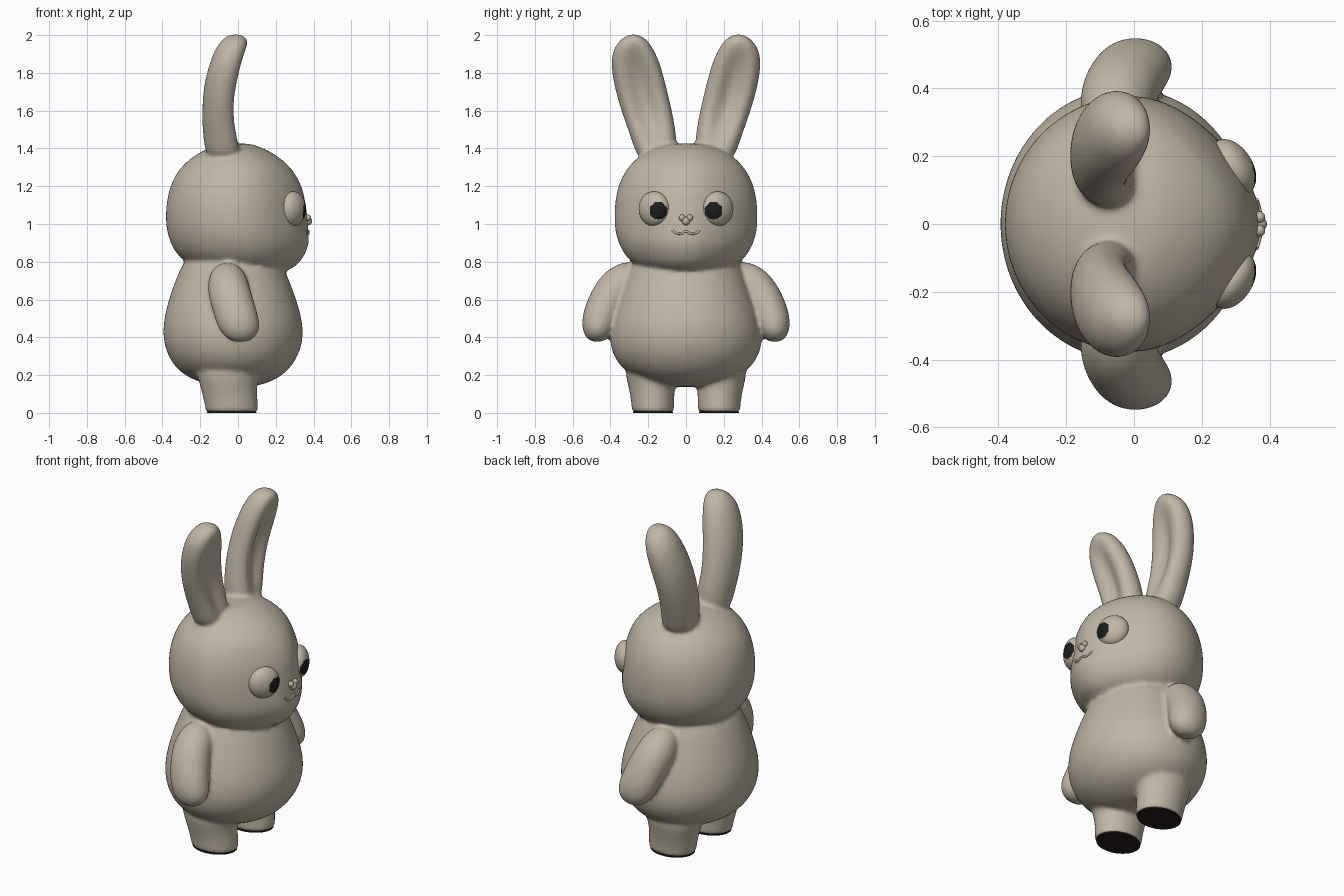
import bpy, bmesh, math
from mathutils import Vector, Matrix

if "Cube" in bpy.data.objects:
    bpy.data.objects.remove(bpy.data.objects["Cube"])


def material(name, rgb):
    m = bpy.data.materials.new(name)
    m.diffuse_color = (*rgb, 1)
    m.use_nodes = True
    m.node_tree.nodes["Principled BSDF"].inputs["Base Color"].default_value = m.diffuse_color
    return m


FUR = material("warm_grey", (0.53, 0.47, 0.38))
BLACK = material("pupil_black", (0.012, 0.012, 0.012))
SOLE = material("sole_dark_brown", (0.018, 0.012, 0.010))
SEG = 28


def make_object(name, bm, *mats):
    bmesh.ops.recalc_face_normals(bm, faces=bm.faces)
    me = bpy.data.meshes.new(name)
    for f in bm.faces:
        f.smooth = True
    bm.to_mesh(me)
    bm.free()
    for m in mats:
        me.materials.append(m)
    ob = bpy.data.objects.new(name, me)
    bpy.context.collection.objects.link(ob)
    return ob


def loft(bm, rings):
    """Skin a closed tube through rings of points."""
    vs = [[bm.verts.new(p) for p in r] for r in rings]
    for a, b in zip(vs, vs[1:]):
        for i in range(SEG):
            j = (i + 1) % SEG
            bm.faces.new((a[i], a[j], b[j], b[i]))
    bm.faces.new(vs[0][::-1])
    bm.faces.new(vs[-1])


def level(z, x0, x1, y0, y1, pinch=0, groove=0, side=1):
    """Horizontal oval ring, optionally pinched or hollowed on the +x side."""
    pts = []
    for i in range(SEG):
        t = 2 * math.pi * i / SEG
        c, s = math.cos(t), math.sin(t)
        front = max(c, 0)
        x = (x0 + x1) / 2 + (x1 - x0) / 2 * c
        if front:
            x -= groove * math.exp(-(s / 0.5) ** 2)
        y = (y0 + y1) / 2 + (y1 - y0) / 2 * s * (1 - pinch * front ** 2)
        pts.append((x, y * side, z))
    return pts


bm = bmesh.new()
# head: z, back, front, half width
HEAD = [(.73, -.08, .17, .10), (.745, -.17, .25, .19), (.78, -.25, .315, .265),
        (.82, -.31, .347, .315), (.88, -.352, .376, .352), (.93, -.37, .38, .37),
        (.98, -.382, .374, .38), (1.04, -.385, .37, .382), (1.10, -.382, .362, .38),
        (1.17, -.37, .35, .37), (1.24, -.345, .322, .347), (1.30, -.305, .28, .31),
        (1.35, -.25, .225, .262), (1.39, -.185, .16, .20), (1.415, -.12, .10, .135),
        (1.427, -.05, .05, .06)]
loft(bm, [level(z, a, b, -w, w, .26 if z < 1.25 else .12) for z, a, b, w in HEAD])

# torso
TORSO = [(.137, -.08, .06, .07), (.15, -.16, .13, .15), (.175, -.235, .195, .235),
         (.21, -.30, .25, .305), (.26, -.348, .295, .362), (.33, -.385, .333, .398),
         (.41, -.40, .348, .408), (.49, -.395, .342, .397), (.57, -.377, .32, .373),
         (.65, -.352, .293, .343), (.72, -.325, .265, .317), (.79, -.295, .235, .285),
         (.85, -.24, .19, .24)]
loft(bm, [level(z, a, b, -w, w) for z, a, b, w in TORSO])

# ears: z, back, front, inner, outer, hollow depth
EAR = [(1.33, -.16, .02, .06, .25, 0), (1.42, -.18, .03, .045, .28, .03),
       (1.52, -.19, .018, .058, .315, .06), (1.64, -.19, .012, .082, .357, .07),
       (1.76, -.177, .035, .112, .387, .07), (1.85, -.15, .05, .137, .398, .05),
       (1.92, -.125, .06, .168, .388, .02), (1.97, -.09, .055, .20, .355, 0),
       (1.995, -.06, .035, .235, .32, 0), (2.004, -.035, .01, .262, .295, 0)]
# legs: z, back, front, inner, outer
LEG = [(.004, -.15, .085, .085, .265), (.006, -.168, .103, .067, .283),
       (.012, -.172, .106, .063, .287), (.04, -.176, .106, .062, .289),
       (.10, -.19, .102, .062, .296), (.17, -.208, .102, .052, .314),
       (.27, -.24, .14, .05, .33)]
# arms: x, y, z, half depth, half thickness
ARM = [(-.06, .24, .75, .06, .06), (-.055, .30, .715, .10, .10),
       (-.05, .37, .66, .112, .108), (-.03, .42, .58, .117, .103),
       (-.005, .455, .50, .117, .097), (.008, .471, .44, .108, .084),
       (.012, .476, .40, .08, .06), (.012, .478, .375, .035, .03)]
for side in (1, -1):
    loft(bm, [level(*r[:5], groove=r[5], side=side) for r in EAR])
    loft(bm, [level(*r, side=side) for r in LEG])
    rings = []
    for k, (x, y, z, rx, rn) in enumerate(ARM):
        p, q = ARM[max(k - 1, 0)], ARM[min(k + 1, len(ARM) - 1)]
        d = Vector((0, q[1] - p[1], q[2] - p[2])).normalized()
        ring = []
        for i in range(SEG):
            t = 2 * math.pi * i / SEG
            u, v = rx * math.cos(t), rn * math.sin(t)
            ring.append((x + u, (y - d.z * v) * side, z + d.y * v))
        rings.append(ring)
    loft(bm, rings)

# fuse the figure into one soft skin
body = make_object("rabbit_body", bm, FUR)
sub = body.modifiers.new("round", 'SUBSURF')
sub.levels = sub.render_levels = 2
rem = body.modifiers.new("fuse", 'REMESH')
rem.mode = 'VOXEL'
rem.voxel_size = 0.012
rem.use_smooth_shade = True
smo = body.modifiers.new("soften", 'SMOOTH')
smo.factor = 0.5
smo.iterations = 5
bpy.context.view_layer.update()
skin = body.evaluated_get(bpy.context.evaluated_depsgraph_get())


def face_x(y, z):
    """Front surface of the head at a given spot."""
    hit, loc, _, _ = skin.ray_cast(Vector((1, y, z)), Vector((-1, 0, 0)))
    return loc.x if hit else 0.36


# eyes with pupils chosen by distance from the pupil centre
for side, label in ((1, "left"), (-1, "right")):
    bm = bmesh.new()
    mat = (Matrix.Translation((.292, .168 * side, 1.08))
           @ Matrix.Rotation(math.radians(32 * side), 4, 'Z')
           @ Matrix.Diagonal((.058, .09, .092, 1)))
    bmesh.ops.create_uvsphere(bm, u_segments=64, v_segments=40, radius=1, matrix=mat)
    for f in bm.faces:
        c = f.calc_center_median()
        if c.x > .29 and math.hypot(c.y * side - .146, c.z - 1.07) < .047:
            f.material_index = 1
    make_object(label + "_eye", bm, FUR, BLACK)

    # dark sole plate
    bm = bmesh.new()
    bmesh.ops.create_cone(bm, cap_ends=True, segments=48, radius1=1, radius2=1, depth=1,
                          matrix=Matrix.Translation((-.033, .175 * side, .004))
                          @ Matrix.Diagonal((.131, .105, .008, 1)))
    sole = make_object(label + "_sole", bm, SOLE)
    for p in sole.data.polygons:
        p.use_smooth = False

# nose: two upper lobes and a lower tip
bm = bmesh.new()
nx = face_x(0, 1.02)
for y, z, r in ((.02, 1.033, .017), (-.02, 1.033, .017), (0, 1.015, .022)):
    bmesh.ops.create_uvsphere(bm, u_segments=20, v_segments=12, radius=r,
                              matrix=Matrix.Translation((nx + .003, y, z)))
make_object("nose", bm, FUR)

# mouth: thin lip line laid on the face
cu = bpy.data.curves.new("mouth", 'CURVE')
cu.dimensions = '3D'
cu.bevel_depth = .006
cu.bevel_resolution = 3
cu.use_fill_caps = True
half = [(.072, .968), (.058, .954), (.04, .948), (.02, .95), (.007, .96)]
pts = half + [(-y, z) for y, z in reversed(half)]
sp = cu.splines.new('POLY')
sp.points.add(len(pts) - 1)
for p, (y, z) in zip(sp.points, pts):
    p.co = (face_x(y, z) + .001, y, z, 1)
cu.materials.append(FUR)
bpy.context.collection.objects.link(bpy.data.objects.new("mouth", cu))
